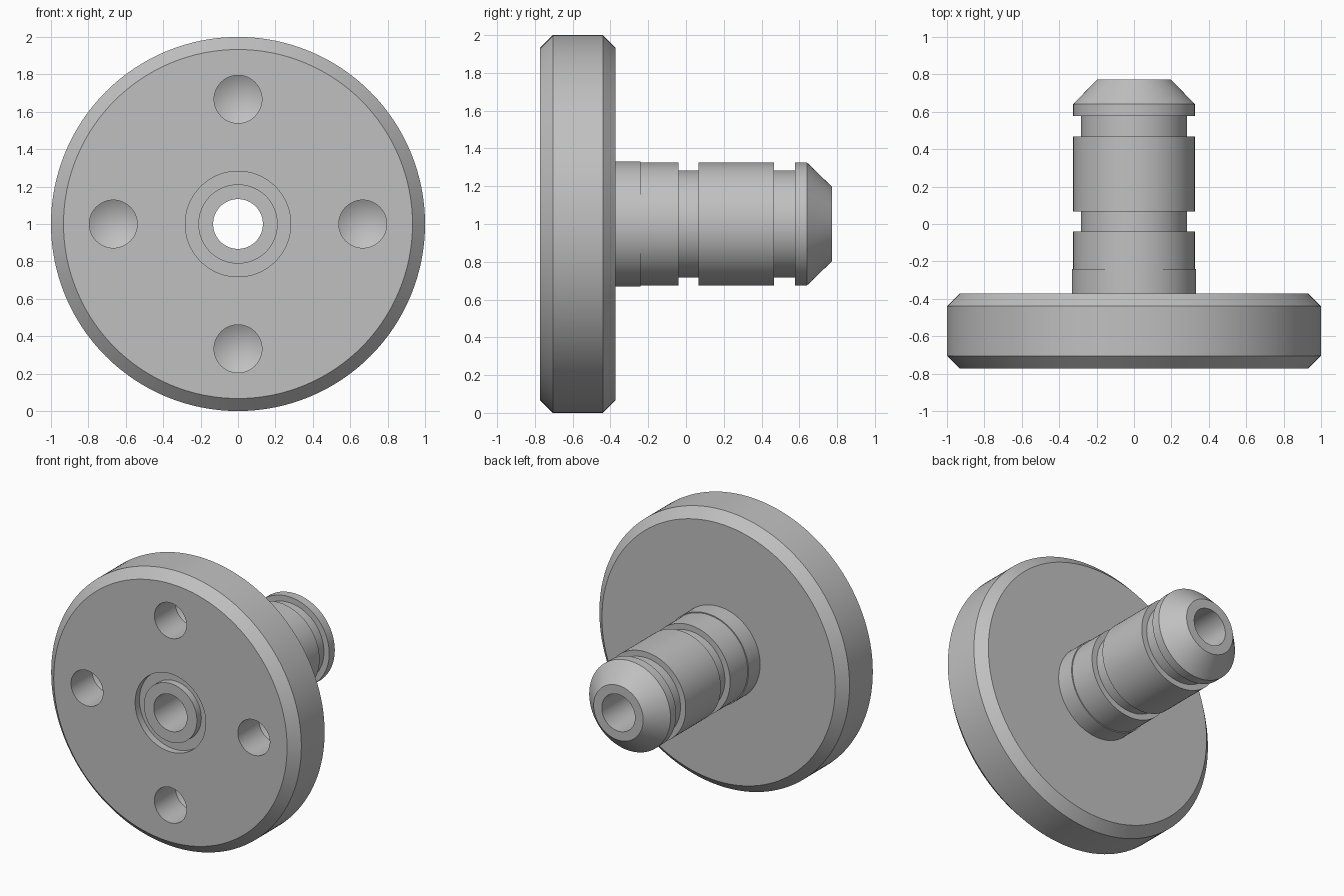
import bpy
import bmesh
import math
from mathutils import Matrix, Vector

cube = bpy.data.objects.get("Cube")
if cube:
    bpy.data.objects.remove(cube, do_unlink=True)

steel = bpy.data.materials.new("grey_steel")
steel.use_nodes = True
GREY = (0.53, 0.53, 0.53, 1)
steel.diffuse_color = GREY
steel.node_tree.nodes["Principled BSDF"].inputs["Base Color"].default_value = GREY

FRONT, BACK = -0.772, 0.772


def lathe(name, profile, centre, steps):
    """Turn a closed (radius, y) outline about an axis along y."""
    bm = bmesh.new()
    verts = [bm.verts.new((r, y, 0)) for r, y in profile]
    edges = [bm.edges.new((a, b)) for a, b in zip(verts, verts[1:] + verts[:1])]
    bmesh.ops.spin(bm, geom=verts + edges, axis=(0, 1, 0), cent=(0, 0, 0),
                   angle=math.tau, steps=steps, use_duplicate=False)
    bmesh.ops.remove_doubles(bm, verts=bm.verts, dist=1e-4)
    # Edges lying on the axis leave no surface
    loose = [e for e in bm.edges if not e.link_faces]
    bmesh.ops.delete(bm, geom=loose, context='EDGES')
    bmesh.ops.recalc_face_normals(bm, faces=bm.faces)
    bmesh.ops.transform(bm, matrix=Matrix.Translation(centre), verts=bm.verts)
    mesh = bpy.data.meshes.new(name)
    bm.to_mesh(mesh)
    bm.free()
    mesh.materials.append(steel)
    obj = bpy.data.objects.new(name, mesh)
    bpy.context.collection.objects.link(obj)
    return obj


# Flange and stepped, grooved spigot with a through bore and a face groove
body = lathe("flanged_spigot", [
    (0.133, FRONT), (0.212, FRONT), (0.212, FRONT + 0.05),
    (0.282, FRONT + 0.05), (0.282, FRONT),
    (0.933, FRONT), (1.0, -0.705), (1.0, -0.439), (0.933, -0.372),
    (0.332, -0.372), (0.332, -0.24), (0.325, -0.24),
    (0.325, -0.04), (0.283, -0.04), (0.283, 0.067), (0.325, 0.067),
    (0.325, 0.467), (0.283, 0.467), (0.283, 0.577), (0.325, 0.577),
    (0.325, 0.641), (0.198, BACK), (0.133, BACK),
], Vector((0, 0, 1)), 128)

# Four blind holes with drilled conical ends
for i in range(4):
    a = i * math.pi / 2
    centre = Vector((0.667 * math.cos(a), 0, 1 + 0.667 * math.sin(a)))
    drill = lathe("hole_cutter", [
        (0, FRONT - 0.1), (0.128, FRONT - 0.1),
        (0.128, FRONT + 0.24), (0, FRONT + 0.315),
    ], centre, 48)
    drill.hide_render = True
    cut = body.modifiers.new("blind_hole", 'BOOLEAN')
    cut.operation = 'DIFFERENCE'
    cut.solver = 'EXACT'
    cut.object = drill
    bpy.context.view_layer.objects.active = body
    bpy.ops.object.modifier_apply(modifier=cut.name)
    bpy.data.objects.remove(drill, do_unlink=True)

# Smooth turned surfaces with crisp machined edges
bpy.ops.object.select_all(action='DESELECT')
body.select_set(True)
bpy.context.view_layer.objects.active = body
bpy.ops.object.shade_smooth_by_angle(angle=math.radians(30))
